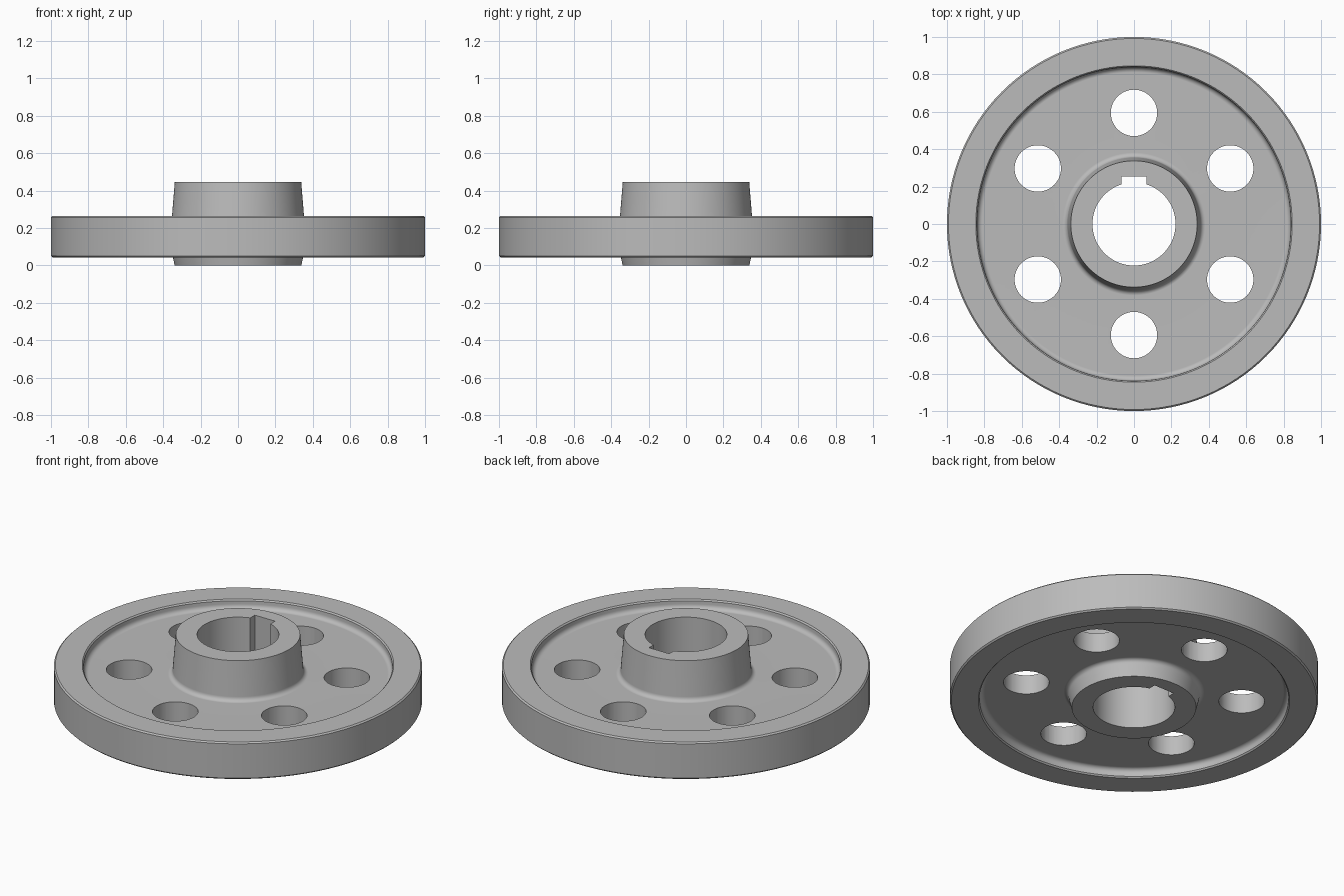
import bpy, bmesh, math
from mathutils import Matrix, Vector

cube = bpy.data.objects.get("Cube")
if cube:
    bpy.data.objects.remove(cube, do_unlink=True)

SEGMENTS = 128
MID = 0.154              # middle plane of rim and web
RIM_HALF = 0.111         # half widths
WEB_HALF = 0.058
HUB_TOP, HUB_BOTTOM = 0.447, 0.0
BORE, HOLE, HOLE_RING = 0.222, 0.124, 0.594

metal = bpy.data.materials.new("cast grey metal")
metal.use_nodes = True
metal.diffuse_color = (0.5, 0.5, 0.5, 1)
metal.node_tree.nodes["Principled BSDF"].inputs["Base Color"].default_value = (0.5, 0.5, 0.5, 1)


def make_object(name, bm):
    bmesh.ops.recalc_face_normals(bm, faces=bm.faces)
    mesh = bpy.data.meshes.new(name)
    bm.to_mesh(mesh)
    bm.free()
    mesh.materials.append(metal)
    obj = bpy.data.objects.new(name, mesh)
    bpy.context.collection.objects.link(obj)
    return obj


def fillet(cx, cz, radius, start, end, steps=5):
    """Arc points from start to end angle in degrees."""
    angles = [math.radians(start + (end - start) * i / steps) for i in range(steps + 1)]
    return [(cx + radius * math.cos(a), cz + radius * math.sin(a)) for a in angles]


def half_profile(hub_height):
    """Hub, web and rim outline on one side, as (radius, distance from middle)."""
    f = 0.027
    return ([(BORE, hub_height), (0.338, hub_height)]
            + fillet(0.355 + f, WEB_HALF + f, f, 180, 270)
            + fillet(0.838 - f, WEB_HALF + f, f, 270, 360)
            + [(0.839, RIM_HALF - 0.008), (0.846, RIM_HALF),
               (0.992, RIM_HALF), (1.0, RIM_HALF - 0.008)])


# Wheel body, turned from its cross-section
upper = [(r, MID + z) for r, z in half_profile(HUB_TOP - MID)]
lower = [(r, MID - z) for r, z in half_profile(MID - HUB_BOTTOM)]
bm = bmesh.new()
verts = [bm.verts.new((r, 0, z)) for r, z in upper + lower[::-1]]
edges = [bm.edges.new((a, b)) for a, b in zip(verts, verts[1:] + verts[:1])]
bmesh.ops.spin(bm, geom=verts + edges, cent=(0, 0, 0), axis=(0, 0, 1),
               angle=math.tau, steps=SEGMENTS, use_merge=True)
bmesh.ops.remove_doubles(bm, verts=bm.verts, dist=1e-5)
wheel = make_object("pulley_wheel", bm)

# Six round lightening holes
bm = bmesh.new()
for i in range(6):
    a = math.radians(30 + 60 * i)
    place = Matrix.Translation((HOLE_RING * math.cos(a), HOLE_RING * math.sin(a), MID))
    bmesh.ops.create_cone(bm, cap_ends=True, segments=48, radius1=HOLE, radius2=HOLE,
                          depth=0.5, matrix=place)
holes = make_object("hole_cutter", bm)

# Keyway slot at the back of the bore
bm = bmesh.new()
bmesh.ops.create_cube(bm, size=1, matrix=Matrix.Translation((0, 0.18, 0.2))
                      @ Matrix.Diagonal(Vector((0.134, 0.15, 1, 1))))
keyway = make_object("keyway_cutter", bm)

bpy.context.view_layer.objects.active = wheel
for cutter in (holes, keyway):
    cutter.hide_render = True
    mod = wheel.modifiers.new(cutter.name, "BOOLEAN")
    mod.operation, mod.solver, mod.object = "DIFFERENCE", "EXACT", cutter
    bpy.ops.object.modifier_apply(modifier=mod.name)
    bpy.data.objects.remove(cutter, do_unlink=True)

# Smooth round surfaces, crisp machined edges
for obj in bpy.context.selected_objects:
    obj.select_set(False)
wheel.select_set(True)
bpy.ops.object.shade_smooth_by_angle(angle=math.radians(30))
weighted = wheel.modifiers.new("weighted_normals", "WEIGHTED_NORMAL")
weighted.keep_sharp = True
